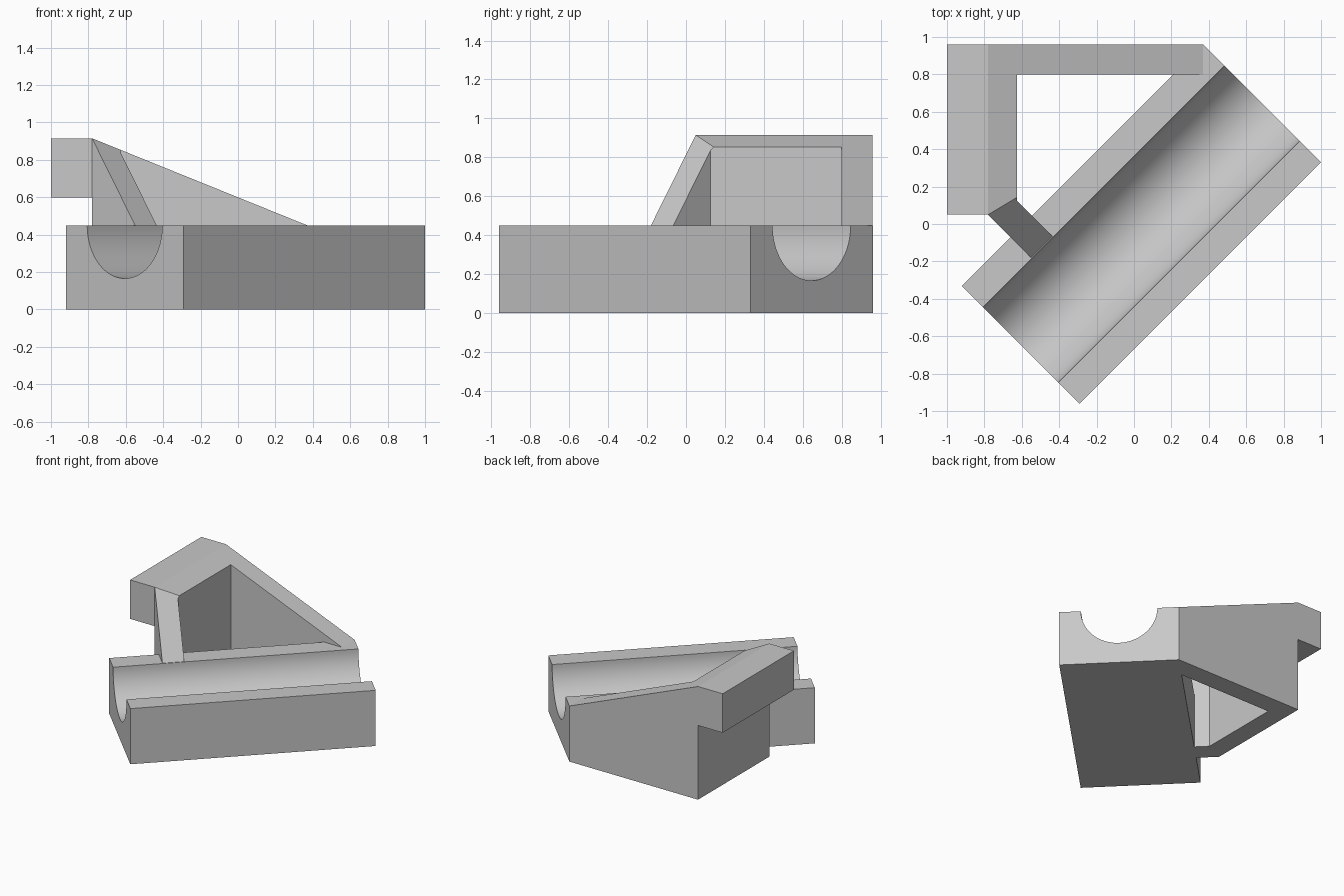
import bpy, bmesh
from math import sin, cos, pi
from mathutils import Matrix, Vector

if "Cube" in bpy.data.objects:
    bpy.data.objects.remove(bpy.data.objects["Cube"], do_unlink=True)

grey = bpy.data.materials.new("plain grey")
grey.use_nodes = True
grey.diffuse_color = (0.58, 0.58, 0.58, 1)
grey.node_tree.nodes["Principled BSDF"].inputs["Base Color"].default_value = grey.diffuse_color


def extruded(points, offset):
    """Solid made by pushing a flat outline along an offset."""
    bm = bmesh.new()
    face = bm.faces.new([bm.verts.new(p) for p in points])
    out = bmesh.ops.extrude_face_region(bm, geom=[face])
    moved = [g for g in out["geom"] if isinstance(g, bmesh.types.BMVert)]
    bmesh.ops.translate(bm, verts=moved, vec=offset)
    bmesh.ops.recalc_face_normals(bm, faces=bm.faces)
    return bm


def slice_off(bm, point, normal):
    """Remove everything beyond a plane and close the cut."""
    geom = bm.verts[:] + bm.edges[:] + bm.faces[:]
    bmesh.ops.bisect_plane(bm, geom=geom, dist=1e-4, plane_co=point,
                           plane_no=normal, clear_outer=True)
    rim = [e for e in bm.edges if e.is_boundary]
    bmesh.ops.holes_fill(bm, edges=rim, sides=0)
    bmesh.ops.recalc_face_normals(bm, faces=bm.faces)


def finish(bm, name):
    mesh = bpy.data.meshes.new(name)
    bm.to_mesh(mesh)
    bm.free()
    mesh.materials.append(grey)
    obj = bpy.data.objects.new(name, mesh)
    bpy.context.collection.objects.link(obj)
    return obj


BASE, PEAK, LEDGE = 0.45, 0.915, 0.60
BACK, WALL_X, WALL_Y = 0.96, -0.78, 0.05
length, half_width, radius = 1.826, 0.445, 0.284

# Diagonal base block with a half-round channel along its top
steps = 40
channel = [(-radius * cos(pi * i / steps), BASE - radius * sin(pi * i / steps))
           for i in range(steps + 1)]
profile = [(-half_width, 0), (-half_width, BASE)] + channel + [(half_width, BASE), (half_width, 0)]
bm = extruded([(-length / 2, y, z) for y, z in profile], (length, 0, 0))
bmesh.ops.transform(bm, verts=bm.verts,
                    matrix=Matrix.Translation((0.04, 0, 0)) @ Matrix.Rotation(pi / 4, 4, "Z"))
block = finish(bm, "channel_block")
bpy.ops.object.select_all(action="DESELECT")
block.select_set(True)
bpy.context.view_layer.objects.active = block
bpy.ops.object.shade_smooth_by_angle(angle=pi / 6)

# Thin-walled frame: back wall, side wall and diagonal brace, with sloping tops
outline = [(0.37, BACK), (WALL_X, BACK), (WALL_X, WALL_Y), (-0.55, -0.18),
           (-0.435, -0.065), (-0.625, 0.125), (-0.625, 0.80), (0.37, 0.80)]
bm = extruded([(x, y, 0) for x, y in outline], (0, 0, 1.2))
corner = Vector((WALL_X, WALL_Y, PEAK))
along = Vector((0.37 - WALL_X, 0, BASE - PEAK))
slice_off(bm, corner, Vector((0, -1, 0)).cross(along) * -1 if Vector((0, -1, 0)).cross(along).z < 0
          else Vector((0, -1, 0)).cross(along))
down = Vector((-0.55, -0.18, BASE)) - corner
slice_off(bm, corner, Vector((1, 1, 0)).cross(down) * -1 if Vector((1, 1, 0)).cross(down).z < 0
          else Vector((1, 1, 0)).cross(down))
finish(bm, "support_frame")

# Overhanging ledge along the top of the side wall
bm = extruded([(-1, WALL_Y, LEDGE), (WALL_X, WALL_Y, LEDGE),
               (WALL_X, BACK, LEDGE), (-1, BACK, LEDGE)], (0, 0, PEAK - LEDGE))
finish(bm, "overhang_ledge")
